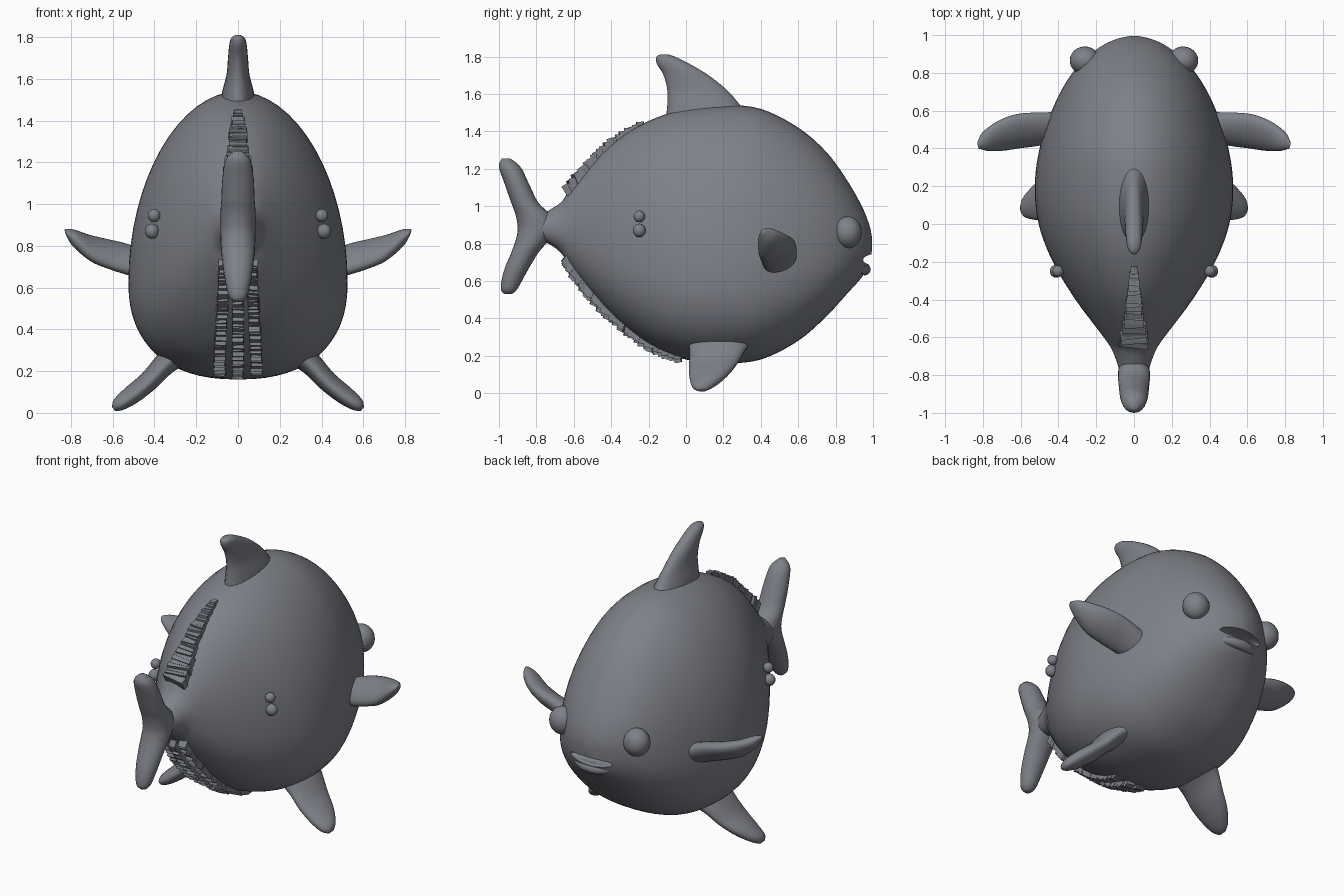
import bpy, bmesh, math, random
from mathutils import Vector, Matrix

random.seed(4)
cube = bpy.data.objects.get("Cube")
if cube:
    bpy.data.objects.remove(cube)

grey = bpy.data.materials.new("slate grey")
grey.use_nodes = True
grey.diffuse_color = (0.21, 0.22, 0.25, 1)
grey.node_tree.nodes["Principled BSDF"].inputs["Base Color"].default_value = (0.21, 0.22, 0.25, 1)


def finish(bm, name, smooth=True):
    bmesh.ops.recalc_face_normals(bm, faces=bm.faces)
    mesh = bpy.data.meshes.new(name)
    bm.to_mesh(mesh)
    bm.free()
    mesh.materials.append(grey)
    for p in mesh.polygons:
        p.use_smooth = smooth
    obj = bpy.data.objects.new(name, mesh)
    bpy.context.collection.objects.link(obj)
    return obj


def spline(rows, steps):
    """Smooth interpolation through rows of numbers."""
    rows = [Vector(r) for r in rows]
    out = []
    for i in range(len(rows) - 1):
        a, b, c, d = rows[max(i - 1, 0)], rows[i], rows[i + 1], rows[min(i + 2, len(rows) - 1)]
        for k in range(steps):
            t = k / steps
            out.append(b + (c - a) * (t / 2) + (a * 2 - b * 5 + c * 4 - d) * (t * t / 2)
                       + (b * 3 - a - c * 3 + d) * (t ** 3 / 2))
    return out + [rows[-1]]


def loft(name, rings):
    """Skin a list of point rings and close both ends."""
    bm = bmesh.new()
    loops = [[bm.verts.new(p) for p in ring] for ring in rings]
    n = len(rings[0])
    for a, b in zip(loops, loops[1:]):
        for j in range(n):
            bm.faces.new((a[j], a[(j + 1) % n], b[(j + 1) % n], b[j]))
    for end in (loops[0], loops[-1]):
        bm.faces.new(end)
    return finish(bm, name)


def fin(name, stations, side=1):
    """Stations: centre, chord half vector, thickness half vector."""
    rings = []
    for s in spline([sum(st, ()) for st in stations], 5):
        c, u, v = Vector(s[0:3]), Vector(s[3:6]), Vector(s[6:9])
        ring = []
        for j in range(24):
            a = math.tau * j / 24
            p = c + u * math.cos(a) + v * math.sin(a)
            ring.append((p.x * side, p.y, p.z))
        rings.append(ring)
    return loft(name, rings)


def ball(name, centre, radii):
    bm = bmesh.new()
    bmesh.ops.create_uvsphere(bm, u_segments=24, v_segments=16, radius=1,
                              matrix=Matrix.Translation(centre) @ Matrix.Diagonal((*radii, 1)))
    return finish(bm, name)


# Body: y, top, bottom, half width, height of widest point
profile = [
    (-0.80, 0.94, 0.83, 0.07, 0.885), (-0.72, 0.985, 0.79, 0.095, 0.885),
    (-0.66, 1.03, 0.74, 0.12, 0.88), (-0.60, 1.12, 0.645, 0.16, 0.84),
    (-0.40, 1.33, 0.42, 0.31, 0.74), (-0.20, 1.455, 0.26, 0.43, 0.68),
    (0.0, 1.52, 0.18, 0.505, 0.64), (0.2, 1.54, 0.16, 0.525, 0.63),
    (0.4, 1.52, 0.18, 0.50, 0.64), (0.6, 1.42, 0.28, 0.435, 0.68),
    (0.75, 1.29, 0.41, 0.36, 0.72), (0.86, 1.14, 0.53, 0.275, 0.77),
    (0.94, 1.0, 0.62, 0.175, 0.80), (0.98, 0.90, 0.69, 0.09, 0.81),
    (0.995, 0.83, 0.77, 0.02, 0.81)]
rings = []
for y, top, bottom, w, mid in spline(profile, 5):
    ring = []
    for j in range(64):
        c, s = math.cos(math.tau * j / 64), math.sin(math.tau * j / 64)
        e = 1.03 if s > 0 else 0.85
        x = w * math.copysign(abs(c) ** e, c)
        z = mid + (top - mid if s > 0 else mid - bottom) * math.copysign(abs(s) ** e, s)
        ring.append((x, y, z))
    rings.append(ring)
body = loft("body", rings)

# Mouth opening cut into the snout
cutter = ball("mouth_cutter", (0, 0.98, 0.715), (0.16, 0.09, 0.028))
cutter.hide_render = True
cut = body.modifiers.new("mouth", "BOOLEAN")
cut.object = cutter
cut.operation = "DIFFERENCE"
cut.solver = "EXACT"
bpy.context.view_layer.objects.active = body
body.select_set(True)
bpy.ops.object.modifier_apply(modifier=cut.name)
bpy.data.objects.remove(cutter)
bpy.ops.object.shade_smooth_by_angle(angle=math.radians(45))

# Lower lip: crescent tapering toward the mouth corners
lip = []
for i in range(13):
    a = math.pi * i / 12
    r = 0.012 + 0.02 * math.sin(a)
    side = Vector((math.cos(a), math.sin(a), 0))
    lip.append((tuple(Vector((0.15 * math.cos(a), 0.845 + 0.11 * math.sin(a), 0.69 - 0.028 * math.sin(a)))),
                tuple(side * r), (0, 0, r)))
fin("lower_lip", lip)

# Dorsal fin: height, rear edge, front edge, half thickness
dorsal = [(1.45, -0.11, 0.37, 0.09), (1.54, -0.10, 0.29, 0.075), (1.62, -0.10, 0.22, 0.055),
          (1.70, -0.12, 0.12, 0.048), (1.76, -0.155, 0.02, 0.042), (1.795, -0.16, -0.05, 0.033),
          (1.81, -0.14, -0.09, 0.012)]
# Tail fin in the same layout
tail = [(0.53, -0.97, -0.93, 0.02), (0.56, -0.99, -0.90, 0.045), (0.65, -0.975, -0.85, 0.065),
        (0.75, -0.935, -0.79, 0.078), (0.82, -0.91, -0.73, 0.083), (0.88, -0.90, -0.69, 0.085),
        (0.95, -0.91, -0.72, 0.085), (1.02, -0.935, -0.79, 0.08), (1.12, -0.97, -0.84, 0.075),
        (1.21, -1.0, -0.885, 0.06), (1.255, -0.985, -0.94, 0.02)]
for name, rows in (("dorsal_fin", dorsal), ("tail_fin", tail)):
    fin(name, [((0, (r + f) / 2, z), (0, (f - r) / 2, 0), (t, 0, 0)) for z, r, f, t in rows])

# Paired fins, eyes and flank bumps
pectoral = [((0.42, 0.51, 0.70), (0, 0.075, 0.055), (0, -0.035, 0.05)),
            ((0.53, 0.50, 0.735), (0, 0.085, 0.06), (0, -0.03, 0.045)),
            ((0.62, 0.49, 0.76), (0.01, 0.085, 0.06), (-0.01, -0.028, 0.04)),
            ((0.71, 0.465, 0.79), (0.015, 0.073, 0.052), (-0.01, -0.025, 0.038)),
            ((0.785, 0.435, 0.835), (0.015, 0.045, 0.032), (-0.01, -0.02, 0.03)),
            ((0.825, 0.415, 0.865), (0.005, 0.015, 0.01), (0, -0.007, 0.01))]
pelvic = [((0.28, 0.19, 0.30), (0, 0.18, 0), (0.05, 0, 0.05)),
          ((0.36, 0.17, 0.225), (0, 0.15, 0.01), (0.038, 0, 0.038)),
          ((0.43, 0.145, 0.15), (0, 0.13, 0.01), (0.034, 0, 0.034)),
          ((0.51, 0.12, 0.085), (0, 0.10, 0.01), (0.032, 0, 0.032)),
          ((0.57, 0.095, 0.04), (0, 0.062, 0.005), (0.024, 0, 0.024)),
          ((0.595, 0.085, 0.018), (0, 0.025, 0), (0.008, 0, 0.01))]
for side, label in ((1, "left"), (-1, "right")):
    fin(label + "_pectoral_fin", pectoral, side)
    fin(label + "_pelvic_fin", pelvic, side)
    ball(label + "_eye", (side * 0.26, 0.865, 0.86), (0.08, 0.075, 0.085))
    ball(label + "_upper_bump", (side * 0.402, -0.25, 0.945), (0.03, 0.03, 0.031))
    ball(label + "_lower_bump", (side * 0.412, -0.25, 0.87), (0.034, 0.034, 0.036))


def ridge(name, path, w0, w1, count):
    """Row of rough overlapping scales along a path."""
    pts = spline(path, 20)
    bm = bmesh.new()
    for i in range(count):
        t = i / (count - 1)
        k = min(int(t * (len(pts) - 1)), len(pts) - 2)
        fwd = (pts[k + 1] - pts[k]).normalized()
        side = fwd.cross(Vector((0, 0, 1))).normalized()
        turn = Matrix((side, fwd, side.cross(fwd))).transposed().to_4x4()
        w = w0 + (w1 - w0) * t
        size = Matrix.Diagonal((w * random.uniform(1.7, 2.1), 0.034, random.uniform(0.04, 0.06), 1))
        tilt = Matrix.Rotation(random.uniform(0.2, 0.6), 4, "X") @ Matrix.Rotation(random.uniform(-0.15, 0.15), 4, "Z")
        bmesh.ops.create_cube(bm, size=1, matrix=Matrix.Translation(pts[k]) @ turn @ tilt @ size)
    return finish(bm, name, False)


# Serrated ridges on the rear of the back and belly
ridge("back_ridge", [(0, -0.24, 1.43), (0, -0.40, 1.335), (0, -0.53, 1.21), (0, -0.63, 1.09)], 0.018, 0.08, 24)
for x, label in ((0, "middle"), (0.08, "left"), (-0.08, "right")):
    lift = abs(x) * 0.2
    ridge(label + "_belly_ridge",
          [(x * 0.85, -0.64, 0.695 + lift), (x * 0.9, -0.54, 0.555 + lift), (x, -0.40, 0.405 + lift),
           (x * 1.1, -0.20, 0.25 + lift), (x * 1.1, -0.04, 0.19 + lift)], 0.025, 0.028, 32)
